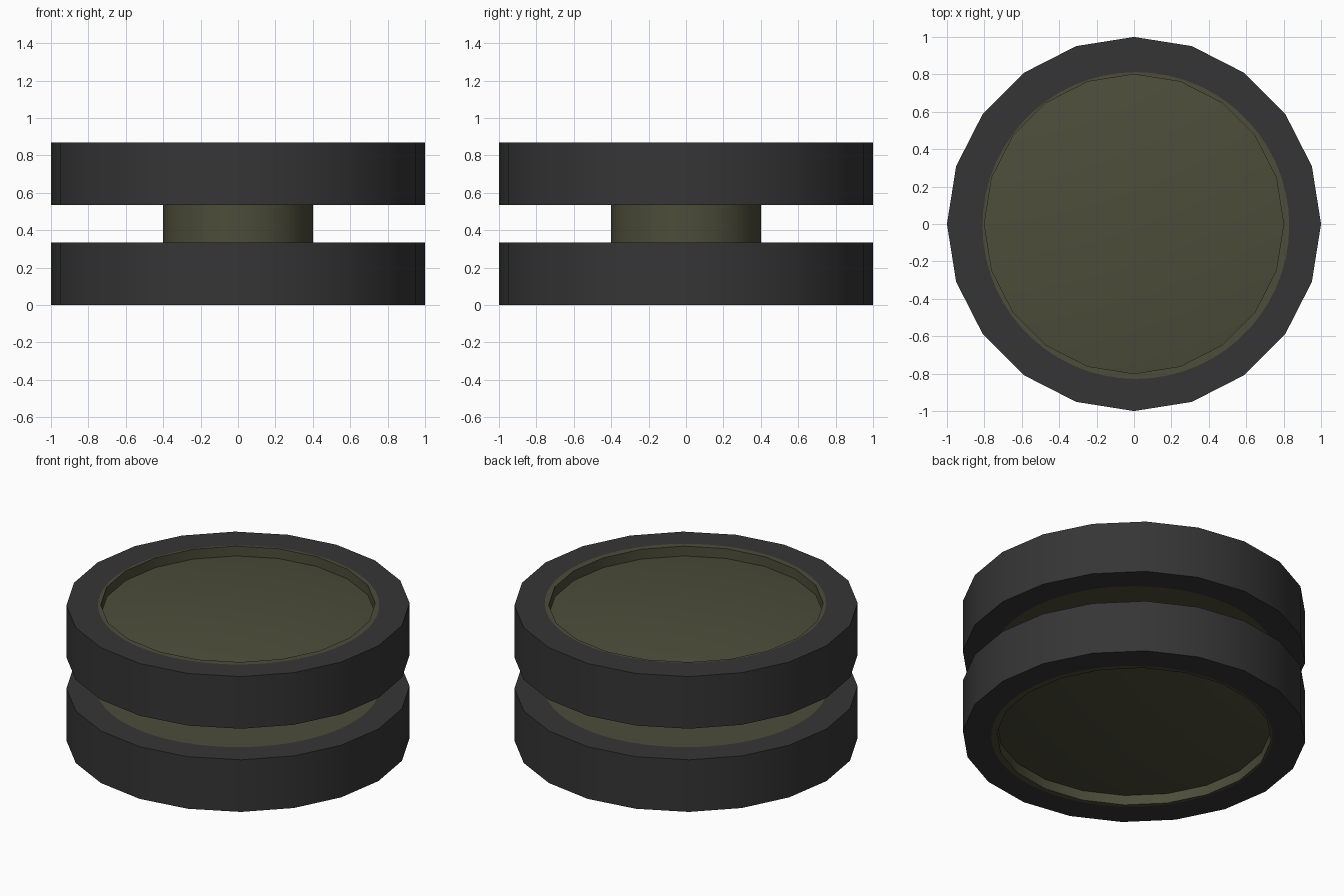
import bpy, bmesh, math

if "Cube" in bpy.data.objects:
    bpy.data.objects.remove(bpy.data.objects["Cube"])

N = 20          # sides of each wheel
MID = 0.435     # mirror height between the wheels


def material(name, rgb):
    m = bpy.data.materials.new(name)
    m.diffuse_color = (*rgb, 1)
    m.use_nodes = True
    m.node_tree.nodes["Principled BSDF"].inputs["Base Color"].default_value = m.diffuse_color
    return m


rubber = material("dark rubber", (0.036, 0.036, 0.036))
olive = material("olive paint", (0.074, 0.074, 0.043))


def finish(bm, name, mats):
    bmesh.ops.recalc_face_normals(bm, faces=bm.faces[:])
    me = bpy.data.meshes.new(name)
    bm.to_mesh(me)
    bm.free()
    ob = bpy.data.objects.new(name, me)
    bpy.context.collection.objects.link(ob)
    for m in mats:
        me.materials.append(m)
    bpy.ops.object.select_all(action='DESELECT')
    ob.select_set(True)
    bpy.context.view_layer.objects.active = ob
    bpy.ops.object.shade_smooth_by_angle(angle=math.radians(25 if len(mats) > 1 else 30))
    return ob


def wheel(name, side):
    bm = bmesh.new()

    # (radius, height above mid, subdivisions per side, centre offset)
    def ring(r, h, k=1, dx=0, dy=0):
        n = N * k
        return [bm.verts.new((dx + r * math.cos(2 * math.pi * i / n),
                              dy + r * math.sin(2 * math.pi * i / n),
                              MID + side * h)) for i in range(n)]

    def bridge(a, b, mat):
        ka, kb = len(a) // N, len(b) // N
        for i in range(N):
            lo = [a[(i * ka + j) % len(a)] for j in range(ka + 1)]
            hi = [b[(i * kb + j) % len(b)] for j in range(kb + 1)]
            bm.faces.new(lo + hi[::-1]).material_index = mat

    inner_paint = ring(0.825, 0.10, 3)
    inner = ring(1.0, 0.10)
    outer = ring(1.0, 0.435)
    paint = ring(0.82, 0.435, 3, 0.01, -0.008)   # painted lip, slightly off centre
    lip = ring(0.80, 0.435)
    recess = ring(0.80, 0.372)
    cap = ring(0.40, 0.43, 2)                    # domed hub cap

    bm.faces.new(inner_paint).material_index = 1
    bridge(inner_paint, inner, 0)
    bridge(inner, outer, 0)
    bridge(outer, paint, 0)
    bridge(paint, lip, 1)
    bridge(lip, recess, 1)
    bridge(recess, cap, 1)
    bm.faces.new(cap).material_index = 1
    return finish(bm, name, [rubber, olive])


wheel("lower_wheel", -1)
wheel("upper_wheel", 1)

# axle joining the wheels
bm = bmesh.new()
bmesh.ops.create_cone(bm, cap_ends=True, segments=N, radius1=0.4, radius2=0.4, depth=0.2)
bmesh.ops.translate(bm, verts=bm.verts[:], vec=(0, 0, MID))
finish(bm, "axle", [olive])
